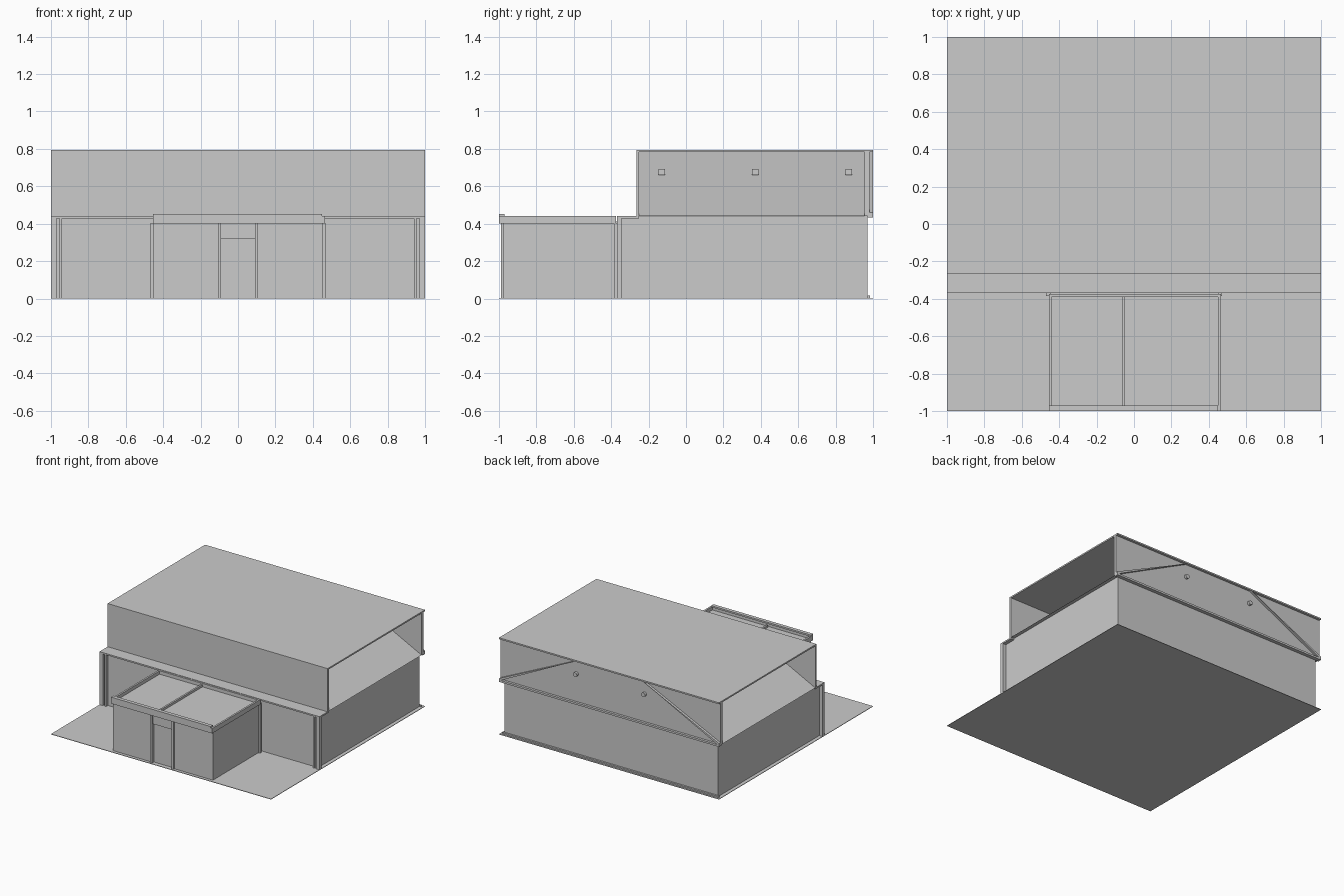
import bpy, math

if "Cube" in bpy.data.objects:
    bpy.data.objects.remove(bpy.data.objects["Cube"])


def mesh(name, verts, faces):
    m = bpy.data.meshes.new(name)
    m.from_pydata(verts, [], faces)
    o = bpy.data.objects.new(name, m)
    bpy.context.collection.objects.link(o)
    return o


def prism(name, profile, y0, y1):
    """Extrude an x/z profile along y."""
    n = len(profile)
    v = [(x, y, z) for y in (y0, y1) for x, z in profile]
    f = [tuple(range(n)), tuple(range(2 * n - 1, n - 1, -1))]
    f += [(i, i + n, (i + 1) % n + n, (i + 1) % n) for i in range(n)]
    return mesh(name, v, f)


def box(name, x0, x1, y0, y1, z0, z1):
    return prism(name, [(x0, z0), (x0, z1), (x1, z1), (x1, z0)], y0, y1)


def both(name, x0, x1, *r):
    box(name + "_right", x0, x1, *r)
    box(name + "_left", -x1, -x0, *r)


EAVE, TOP = 0.44, 0.795

# Site slab
box("ground_slab", -1, 1, -1, 1, 0, 0.004)

# Main hall walls
both("side_wall", 0.955, 0.97, -0.345, 0.97, 0, EAVE)
box("back_wall", -0.97, 0.97, 0.955, 0.97, 0, EAVE)
both("front_wall", 0.44, 0.97, -0.345, -0.33, 0, EAVE)
box("back_base_trim", -0.985, 0.985, 0.97, 0.985, 0, 0.015)

# Corner posts and ledge over the front
both("corner_post_front", 0.97, 1, -0.37, -0.345, 0, EAVE)
both("corner_post_inner", 0.94, 0.955, -0.37, -0.345, 0, EAVE)
box("front_ledge", -1, 1, -0.37, -0.25, EAVE - 0.012, EAVE)

# Sloped inner roof with cut-off gable
prism("sloped_roof", [(-1, EAVE), (-0.31, 0.783), (0.31, 0.783), (1, EAVE)], -0.25, 0.955)

# Upper screen panels and flat top
box("upper_front_panel", -1, 1, -0.265, -0.25, EAVE, TOP)
box("upper_back_panel", -1, 1, 0.955, 0.98, EAVE, TOP)
box("flat_roof", -1, 1, -0.265, 1, TOP - 0.012, TOP)

# Back trim: eave strip and two diagonal strips
box("back_eave_trim", -1, 1, 0.97, 1, EAVE - 0.008, EAVE + 0.008)
for s, side in ((1, "right"), (-1, "left")):
    prism("diagonal_trim_" + side,
          [(s * 1, EAVE), (s * 1, EAVE + 0.02), (s * 0.31, 0.785), (s * 0.35, 0.765)],
          0.98, 1)
    # Round fittings on the back gable
    bpy.ops.mesh.primitive_cylinder_add(vertices=16, radius=0.018, depth=0.03,
                                        location=(s * 0.31, 0.985, 0.675),
                                        rotation=(math.pi / 2, 0, 0))
    bpy.context.object.name = "gable_fitting_" + side
    # Small roof blocks on each slope
    for i, y in enumerate((-0.13, 0.37, 0.87)):
        box(f"roof_block_{side}_{i}", s * 0.55 - 0.03, s * 0.55 + 0.03,
            y - 0.017, y + 0.017, 0.66, 0.692)

# Entrance porch walls
both("porch_side_wall", 0.44, 0.455, -0.965, -0.345, 0, 0.4)
both("porch_front_wall", 0.09, 0.455, -0.975, -0.96, 0, 0.4)
both("door_jamb", 0.09, 0.105, -0.99, -0.96, 0, 0.4)
box("door_header", -0.09, 0.09, -0.975, -0.96, 0.32, 0.4)
box("door", -0.09, 0.09, -0.965, -0.955, 0, 0.32)
both("porch_back_post", 0.455, 0.47, -0.385, -0.365, 0, 0.4)

# Porch roof, surrounding rails and middle strip
box("porch_roof", -0.45, 0.455, -0.985, -0.36, 0.4, 0.412)
box("porch_rail_front", -0.455, 0.465, -1, -0.985, 0.4, EAVE)
box("porch_rail_cap", -0.455, 0.45, -1, -0.97, EAVE, 0.453)
box("porch_rail_back", -0.455, 0.465, -0.39, -0.375, 0.4, EAVE)
box("porch_rail_left", -0.455, -0.44, -1, -0.375, 0.4, EAVE)
box("porch_rail_right", 0.45, 0.465, -1, -0.375, 0.4, EAVE)
box("porch_roof_strip", -0.065, -0.05, -0.97, -0.375, 0.412, 0.43)

# Consistent outward faces
import bmesh
for o in bpy.data.objects:
    bm = bmesh.new()
    bm.from_mesh(o.data)
    bmesh.ops.recalc_face_normals(bm, faces=bm.faces)
    bm.to_mesh(o.data)
    bm.free()
